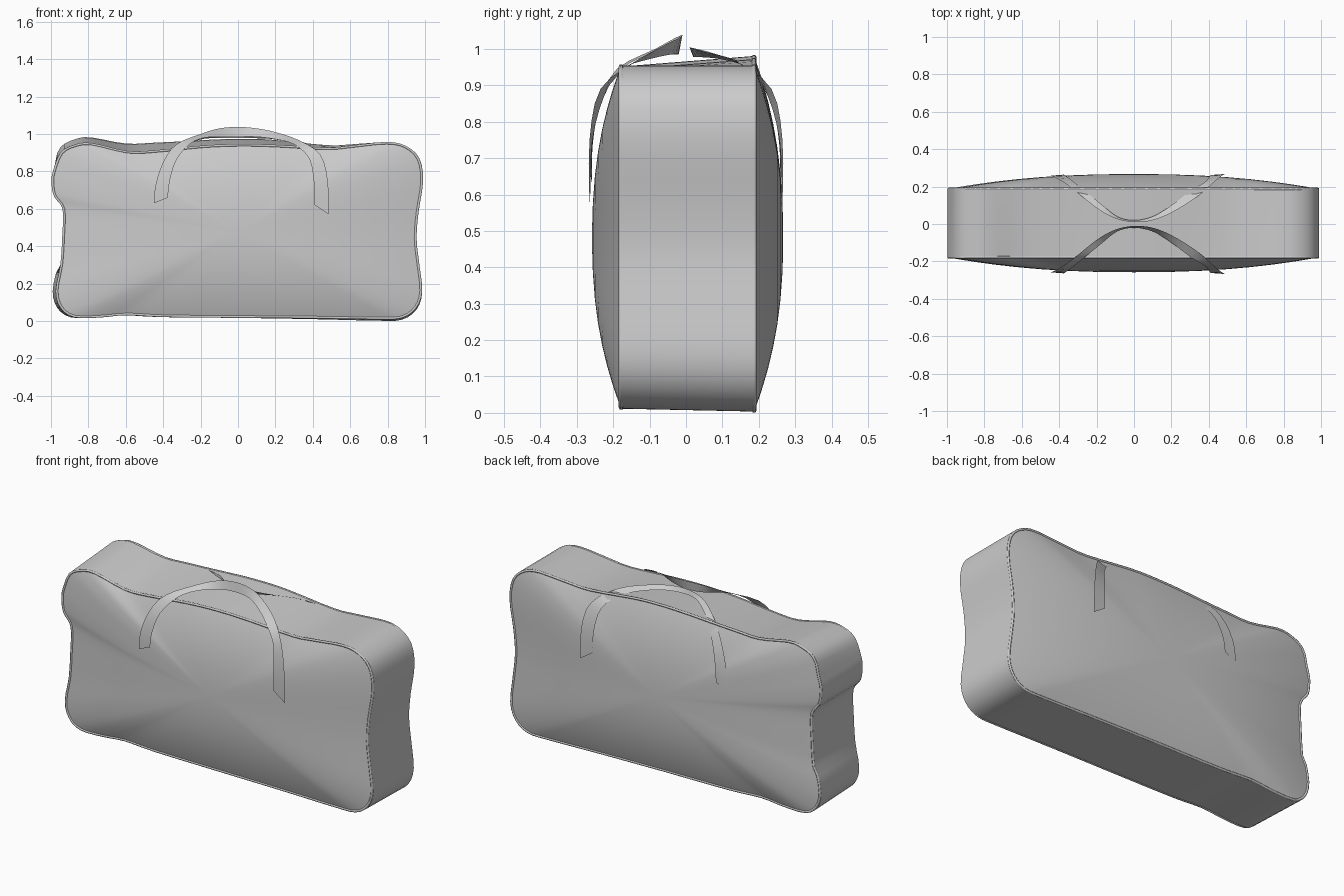
import bpy, math
from mathutils import Vector

if "Cube" in bpy.data.objects:
    bpy.data.objects.remove(bpy.data.objects["Cube"])


def spline(pts, steps, closed):
    """Catmull-Rom resampling of a short point list."""
    pts = [Vector(p) for p in pts]
    n = len(pts)
    get = (lambda i: pts[i % n]) if closed else (lambda i: pts[max(0, min(n - 1, i))])
    out = []
    for i in range(n if closed else n - 1):
        a, b, c, d = (get(i + k) for k in (-1, 0, 1, 2))
        for s in range(steps):
            t = s / steps
            out.append(0.5 * (2 * b + (c - a) * t + (2 * a - 5 * b + 4 * c - d) * t * t
                              + (3 * b - a - 3 * c + d) * t ** 3))
    if not closed:
        out.append(pts[-1])
    return out


def make_mesh(name, rows, closed, cap=None, angle=40):
    """Skin successive rows of points; optionally close the last row to a point."""
    n = len(rows[0])
    verts = [p for r in rows for p in r]
    faces = []
    for j in range(len(rows) - 1):
        for i in range(n if closed else n - 1):
            k = (i + 1) % n
            faces.append((j * n + i, j * n + k, (j + 1) * n + k, (j + 1) * n + i))
    if cap:
        verts.append(cap)
        base = (len(rows) - 1) * n
        faces += [(base + i, base + (i + 1) % n, len(verts) - 1) for i in range(n)]
    me = bpy.data.meshes.new(name)
    me.from_pydata(verts, [], faces)
    ob = bpy.data.objects.new(name, me)
    bpy.context.collection.objects.link(ob)
    bpy.ops.object.select_all(action='DESELECT')
    ob.select_set(True)
    bpy.context.view_layer.objects.active = ob
    bpy.ops.object.mode_set(mode='EDIT')
    bpy.ops.mesh.select_all(action='SELECT')
    bpy.ops.mesh.normals_make_consistent(inside=False)
    bpy.ops.object.mode_set(mode='OBJECT')
    bpy.ops.object.shade_smooth_by_angle(angle=math.radians(angle))
    return ob


# Slumped outline of the front seam (x, z)
outline = [(-.99, .80), (-.95, .90), (-.88, .94), (-.79, .95), (-.60, .907), (-.45, .91),
           (-.2, .935), (0, .944), (.2, .94), (.48, .925), (.62, .937), (.80, .955),
           (.90, .935), (.97, .87), (.99, .75), (.965, .58), (.955, .44), (.97, .30),
           (.985, .16), (.955, .07), (.88, .018), (.75, .012), (.4, .017), (0, .02),
           (-.4, .024), (-.6, .034), (-.74, .022), (-.88, .022), (-.95, .07), (-.975, .16),
           (-.95, .30), (-.94, .45), (-.938, .60), (-.985, .67), (-.997, .74)]
front = spline(outline, 3, True)


def back_point(p):
    """The back seam sags a little differently from the front one."""
    x, z = p
    if z > .85:
        z += .028 * min(1, max(0, (.75 - x) / .6)) + .014 * math.exp(-((x + .5) / .2) ** 2)
    if z < .3:
        x += math.copysign(.008, x) - .008
        z -= .01 * max(0, x) * (1 - z / .3)
    return Vector((x, z))


back = [back_point(p) for p in front]
centre = Vector((0, .48))
seams = {"front": (front, -.178, -1), "back": (back, .187, 1)}

# Side strip wrapped between both seams
rows = []
for j in range(7):
    t = j / 6
    rows.append([(q.x, -.178 + .365 * t, q.y) for q in (a.lerp(b, t) for a, b in zip(front, back))])
make_mesh("side_strip", rows, True)

for side, (loop, y, sign) in seams.items():
    # Padded panel, bulging outwards
    rings = []
    for s in (1, .97, .92, .85, .75, .63, .5, .36, .2, .08):
        yy = y + sign * .080 * (1 - s ** 2.3)
        rings.append([(p.x, yy, p.y) for p in (centre + (q - centre) * s for q in loop)])
    make_mesh(side + "_panel", rings, True, cap=(0, y + sign * .080, .48))
    # Piping along the seam
    cu = bpy.data.curves.new(side + "_piping", 'CURVE')
    cu.dimensions = '3D'
    cu.bevel_depth, cu.bevel_resolution = .007, 1
    sp = cu.splines.new('POLY')
    sp.points.add(len(loop) - 1)
    for pt, q in zip(sp.points, loop):
        r = centre + (q - centre) * .993
        pt.co = (r.x, y, r.y, 1)
    sp.use_cyclic_u = True
    bpy.context.collection.objects.link(bpy.data.objects.new(side + "_piping", cu))

# Strap handles: outer and inner edge of the front ribbon
outer = [(-.45, -.258, .63), (-.44, -.257, .73), (-.40, -.237, .85), (-.33, -.19, .945),
         (-.2, -.085, 1.0), (-.1, -.03, 1.03), (0, -.01, 1.038), (.1, -.02, 1.03),
         (.2, -.06, 1.01), (.33, -.14, .965), (.44, -.235, .89), (.48, -.265, .75), (.485, -.265, .57)]
inner = [(-.375, -.264, .66), (-.365, -.257, .75), (-.33, -.232, .86), (-.26, -.175, .945),
         (-.18, -.11, .98), (-.09, -.04, .985), (0, -.02, .985), (.1, -.04, .985),
         (.2, -.10, .972), (.3, -.175, .945), (.38, -.225, .87), (.405, -.257, .75), (.41, -.262, .62)]


def flip(p):
    """Mirror to the back, where the strap lies flatter."""
    return (p[0], -p[1], p[2] - .5 * max(0, p[2] - .97))


for side, f in (("front", lambda p: p), ("back", flip)):
    edges = [spline([f(p) for p in e], 3, False) for e in (outer, inner)]
    make_mesh(side + "_handle", edges, False)
